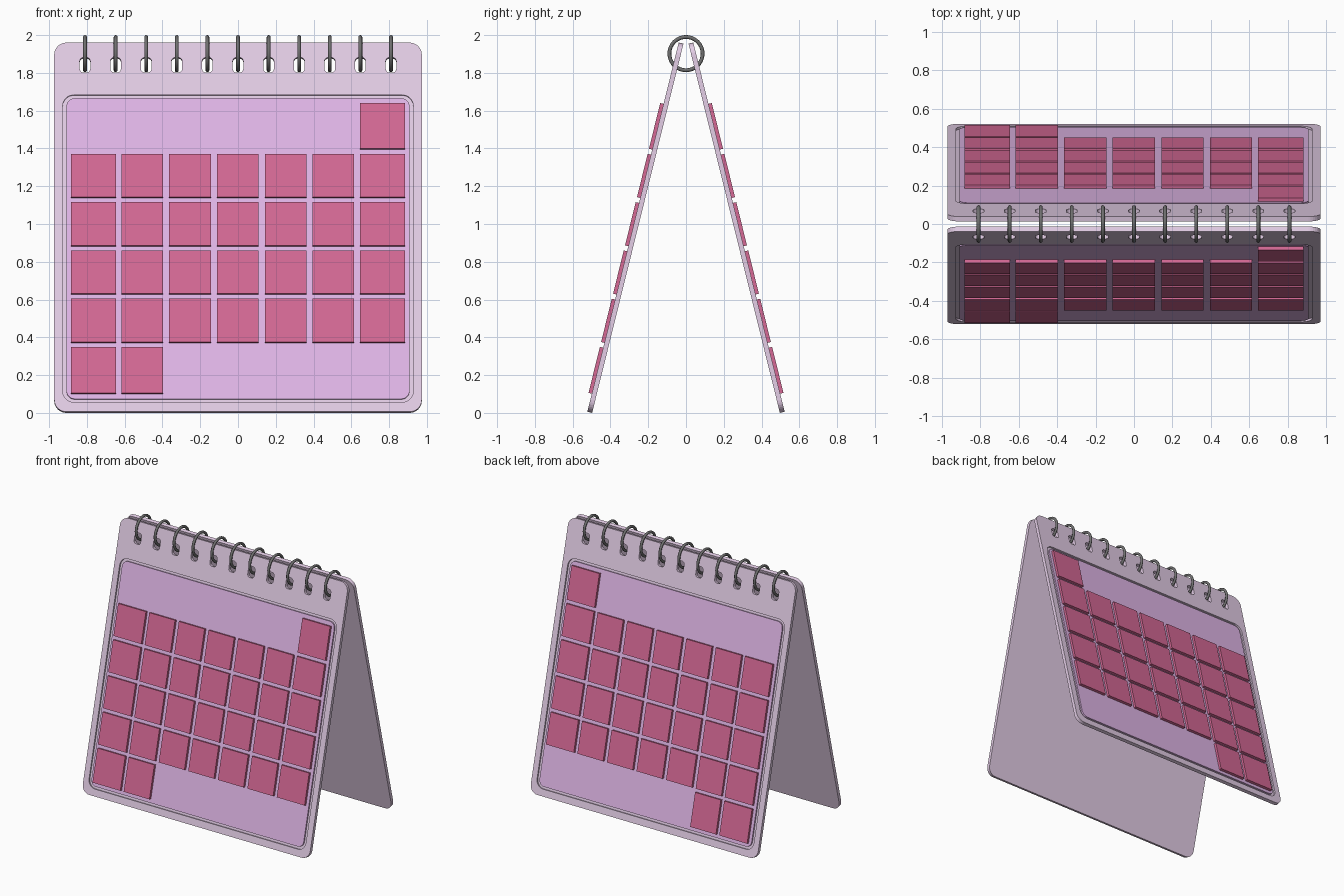
import bpy, bmesh, math
from mathutils import Vector

if "Cube" in bpy.data.objects:
    bpy.data.objects.remove(bpy.data.objects["Cube"])

A = math.radians(13.9)
S, C = math.sin(A), math.cos(A)
T = 0.026                                   # board thickness
BASE = Vector((0, -0.497 - T * C, T * S))   # foot of the front board's outer face


def material(name, rgb):
    m = bpy.data.materials.new(name)
    m.diffuse_color = (*rgb, 1)
    m.use_nodes = True
    m.node_tree.nodes["Principled BSDF"].inputs["Base Color"].default_value = m.diffuse_color
    return m


BOARD = material("pale_lilac", (0.77, 0.61, 0.79))
SHEET = material("lilac", (0.75, 0.47, 0.80))
TILE = material("rose", (0.66, 0.14, 0.30))
METAL = material("dark_metal", (0.16, 0.16, 0.16))


def place(x, v, w):
    """Board coordinates (across, up the slope, outward) to world."""
    return BASE + Vector((x, v * S - w * C, v * C + w * S))


def rounded(x0, x1, v0, v1, r, n=8):
    if r == 0:
        return [(x0, v0), (x1, v0), (x1, v1), (x0, v1)]
    pts = []
    corners = [(x1 - r, v1 - r), (x0 + r, v1 - r), (x0 + r, v0 + r), (x1 - r, v0 + r)]
    for q, (cx, cv) in enumerate(corners):
        for i in range(n + 1):
            a = math.pi / 2 * (q + i / n)
            pts.append((cx + r * math.cos(a), cv + r * math.sin(a)))
    return pts


def slabs(name, shapes, mat=None):
    """One object made of prisms: (outline, inner level, outer level)."""
    bm = bmesh.new()
    for pts, w0, w1 in shapes:
        lo = [bm.verts.new(place(x, v, w0)) for x, v in pts]
        hi = [bm.verts.new(place(x, v, w1)) for x, v in pts]
        bm.faces.new(lo[::-1])
        bm.faces.new(hi)
        for i in range(len(pts)):
            j = (i + 1) % len(pts)
            bm.faces.new((lo[i], lo[j], hi[j], hi[i]))
    bmesh.ops.recalc_face_normals(bm, faces=bm.faces)
    me = bpy.data.meshes.new(name)
    bm.to_mesh(me)
    bm.free()
    ob = bpy.data.objects.new(name, me)
    bpy.context.collection.objects.link(ob)
    if mat:
        me.materials.append(mat)
    return ob


def mirror_to_back(ob):
    m = ob.modifiers.new("back_side", 'MIRROR')
    m.use_axis = (False, True, False)
    m.use_mirror_merge = False


ring_x = [-0.81 + 0.162 * i for i in range(11)]

# Cutter for the ring slots and the shallow page recess
cuts = [(rounded(x - 0.028, x + 0.028, 1.85, 1.932, 0.02, 5), -0.1, 0.1) for x in ring_x]
cuts.append((rounded(-0.928, 0.928, 0.052, 1.728, 0.06), -0.012, 0.1))
cutter = slabs("board_cutter", cuts)
cutter.hide_render = True
cutter.hide_viewport = True

# Leaning boards
boards = slabs("boards", [(rounded(-0.973, 0.973, 0, 2.013, 0.065), -T, 0)], BOARD)
cut = boards.modifiers.new("slots_and_recess", 'BOOLEAN')
cut.operation = 'DIFFERENCE'
cut.solver = 'EXACT'
cut.object = cutter
mirror_to_back(boards)

# Page sheets lying in the recesses
sheets = slabs("page_sheets", [(rounded(-0.908, 0.908, 0.07, 1.71, 0.045), -0.013, -0.001)], SHEET)
mirror_to_back(sheets)

# Day tiles: the border rows and columns are a little larger
cols = [(-0.884, -0.646)] + [(-0.617 + 0.253 * i, -0.397 + 0.253 * i) for i in range(5)] + [(0.646, 0.884)]
rows = [(1.43, 1.679)] + [(1.166 - 0.2634 * i, 1.402 - 0.2634 * i) for i in range(4)] + [(0.098, 0.349)]
tiles = []
for r, (v0, v1) in enumerate(rows):
    for c, (x0, x1) in enumerate(cols):
        if (r == 0 and c < 6) or (r == 5 and c > 1):
            continue
        tiles.append((rounded(x0, x1, v0, v1, 0), -0.003, 0.018))
mirror_to_back(slabs("day_tiles", tiles, TILE))

# Binding rings
for i, x in enumerate(ring_x):
    bpy.ops.mesh.primitive_torus_add(location=(x, 0, 1.902), rotation=(0, math.pi / 2, 0),
                                     major_radius=0.088, minor_radius=0.01,
                                     major_segments=40, minor_segments=12)
    ring = bpy.context.object
    ring.name = f"binding_ring_{i + 1}"
    ring.data.materials.append(METAL)
    bpy.ops.object.shade_smooth()
